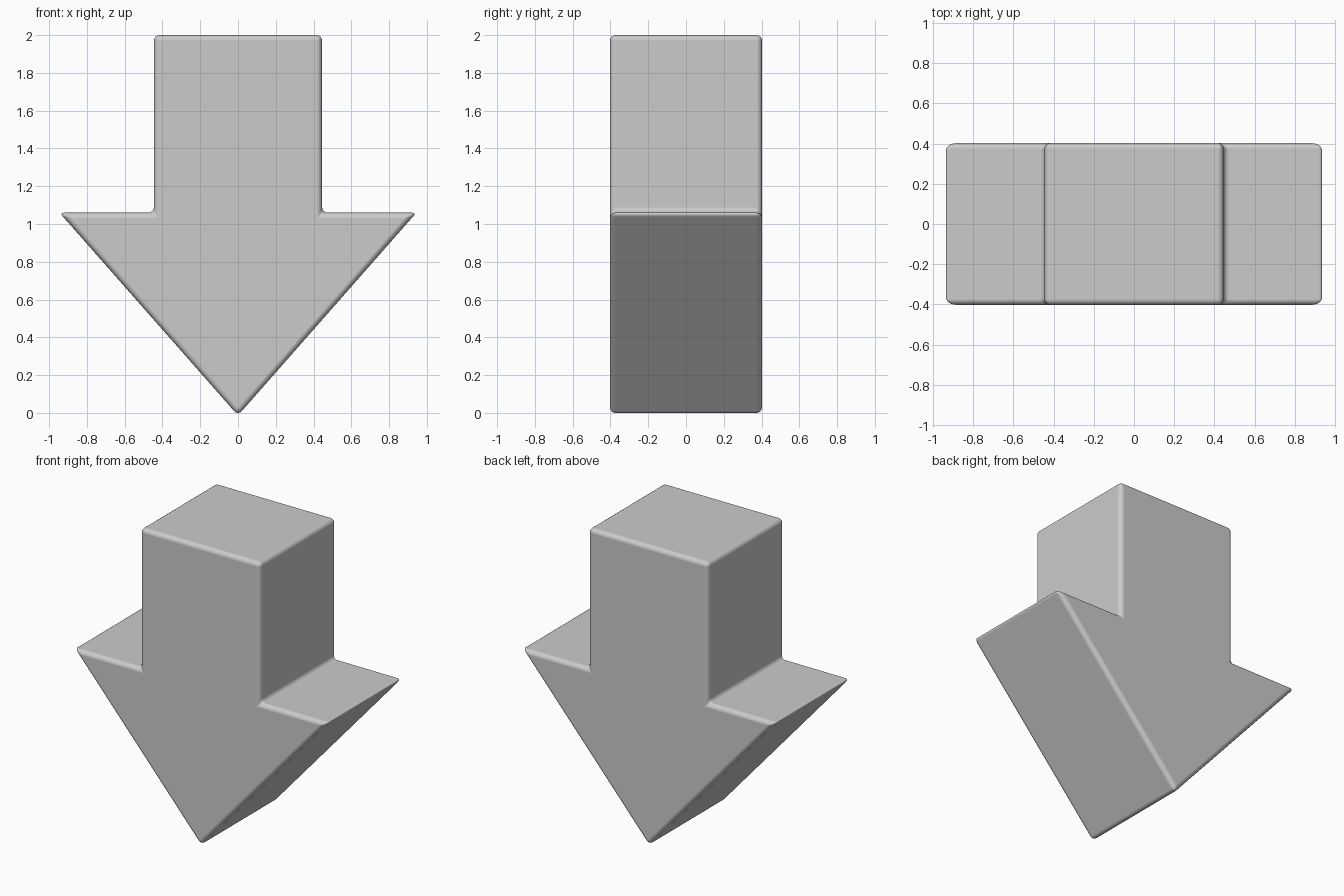
import bpy, bmesh

if "Cube" in bpy.data.objects:
    bpy.data.objects.remove(bpy.data.objects["Cube"])

DEPTH = 0.403  # half thickness

# Right half of the arrow outline, from tip to top, then mirrored
half = [(0.945, 1.06), (0.445, 1.06), (0.445, 2.0)]
outline = [(0, -0.0135)] + half + [(-x, z) for x, z in reversed(half)]

# Extruded arrow body
bm = bmesh.new()
face = bm.faces.new([bm.verts.new((x, -DEPTH, z)) for x, z in outline])
ext = bmesh.ops.extrude_face_region(bm, geom=[face])
bmesh.ops.translate(bm, vec=(0, 2 * DEPTH, 0),
                    verts=[v for v in ext["geom"] if isinstance(v, bmesh.types.BMVert)])
bmesh.ops.recalc_face_normals(bm, faces=bm.faces)

mesh = bpy.data.meshes.new("down_arrow")
bm.to_mesh(mesh)
bm.free()
arrow = bpy.data.objects.new("down_arrow", mesh)
bpy.context.collection.objects.link(arrow)
mesh.shade_smooth()

# Small rounded edges with flat-looking faces
bevel = arrow.modifiers.new("rounded_edges", "BEVEL")
bevel.width = 0.03
bevel.segments = 4
bevel.limit_method = "ANGLE"
bevel.harden_normals = True
